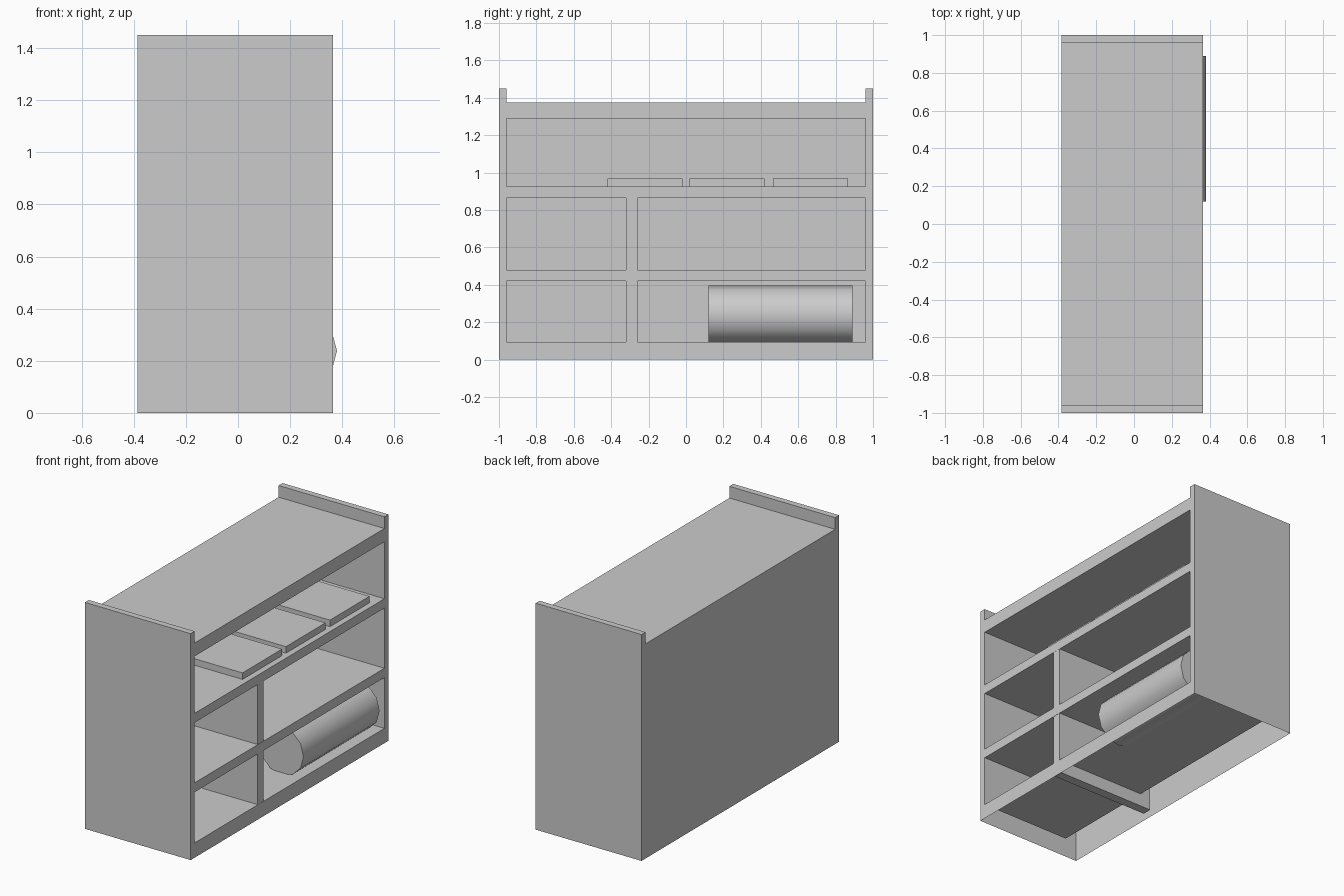
import bpy, bmesh, math
from mathutils import Matrix, Vector

if "Cube" in bpy.data.objects:
    bpy.data.objects.remove(bpy.data.objects["Cube"])

FRONT, BACK, POCKET_BACK = 0.365, -0.385, -0.27


def add_box(bm, x, y, z):
    """Box between the given (min, max) pairs."""
    size = [b - a for a, b in (x, y, z)]
    mid = [(a + b) / 2 for a, b in (x, y, z)]
    bmesh.ops.create_cube(bm, size=1, matrix=Matrix.Translation(mid) @ Matrix.Diagonal((*size, 1)))


def finish(bm, name):
    bmesh.ops.recalc_face_normals(bm, faces=bm.faces)
    mesh = bpy.data.meshes.new(name)
    bm.to_mesh(mesh)
    bm.free()
    obj = bpy.data.objects.new(name, mesh)
    bpy.context.collection.objects.link(obj)
    return obj


def box(name, x, y, z):
    bm = bmesh.new()
    add_box(bm, x, y, z)
    return finish(bm, name)


# Cabinet body: profile with raised side lips, extruded front to back
profile = [(-1, 0), (1, 0), (1, 1.45), (0.96, 1.45), (0.96, 1.375),
           (-0.96, 1.375), (-0.96, 1.45), (-1, 1.45)]
bm = bmesh.new()
face = bm.faces.new([bm.verts.new((BACK, y, z)) for y, z in profile])
ext = bmesh.ops.extrude_face_region(bm, geom=[face])
verts = [g for g in ext["geom"] if isinstance(g, bmesh.types.BMVert)]
bmesh.ops.translate(bm, verts=verts, vec=(FRONT - BACK, 0, 0))
if not face.is_valid or len(bm.faces) < 10:
    bm.faces.new([v for v in bm.verts if v not in verts])
body = finish(bm, "cabinet_body")

# Three shelf compartments cut from the front
bm = bmesh.new()
for z in ((0.095, 0.42), (0.48, 0.865), (0.925, 1.29)):
    add_box(bm, (POCKET_BACK, 0.5), (-0.96, 0.96), z)
cutter = finish(bm, "compartment_cutter")
cutter.hide_render = True
mod = body.modifiers.new("compartments", 'BOOLEAN')
mod.operation, mod.solver, mod.object = 'DIFFERENCE', 'EXACT', cutter
bpy.context.view_layer.objects.active = body
bpy.ops.object.modifier_apply(modifier=mod.name)
bpy.data.objects.remove(cutter)

# Underside is open, showing the hollow shell
bm = bmesh.new()
bm.from_mesh(body.data)
under = [f for f in bm.faces if all(abs(v.co.z) < 1e-4 for v in f.verts)]
bmesh.ops.delete(bm, geom=under, context='FACES_ONLY')
bm.to_mesh(body.data)
bm.free()

# Upright divider through the two lower compartments
box("divider", (-0.345, FRONT - 0.001), (-0.32, -0.26), (0.012, 0.9))

# Flat trays on the top shelf
for i, y in enumerate((-0.42, 0.02, 0.465)):
    box(f"tray_{i + 1}", (-0.075, 0.326), (y, y + 0.4), (0.925, 0.967))

# Roll lying in the bottom compartment
bm = bmesh.new()
bmesh.ops.create_cone(bm, cap_ends=True, segments=12, radius1=0.157, radius2=0.157, depth=0.77,
                      matrix=Matrix.Translation((0.223, 0.505, 0.238)) @ Matrix.Rotation(math.pi / 2, 4, 'X'))
roll = finish(bm, "roll")
bpy.ops.object.select_all(action='DESELECT')
roll.select_set(True)
bpy.context.view_layer.objects.active = roll
bpy.ops.object.shade_smooth_by_angle(angle=math.radians(40))
